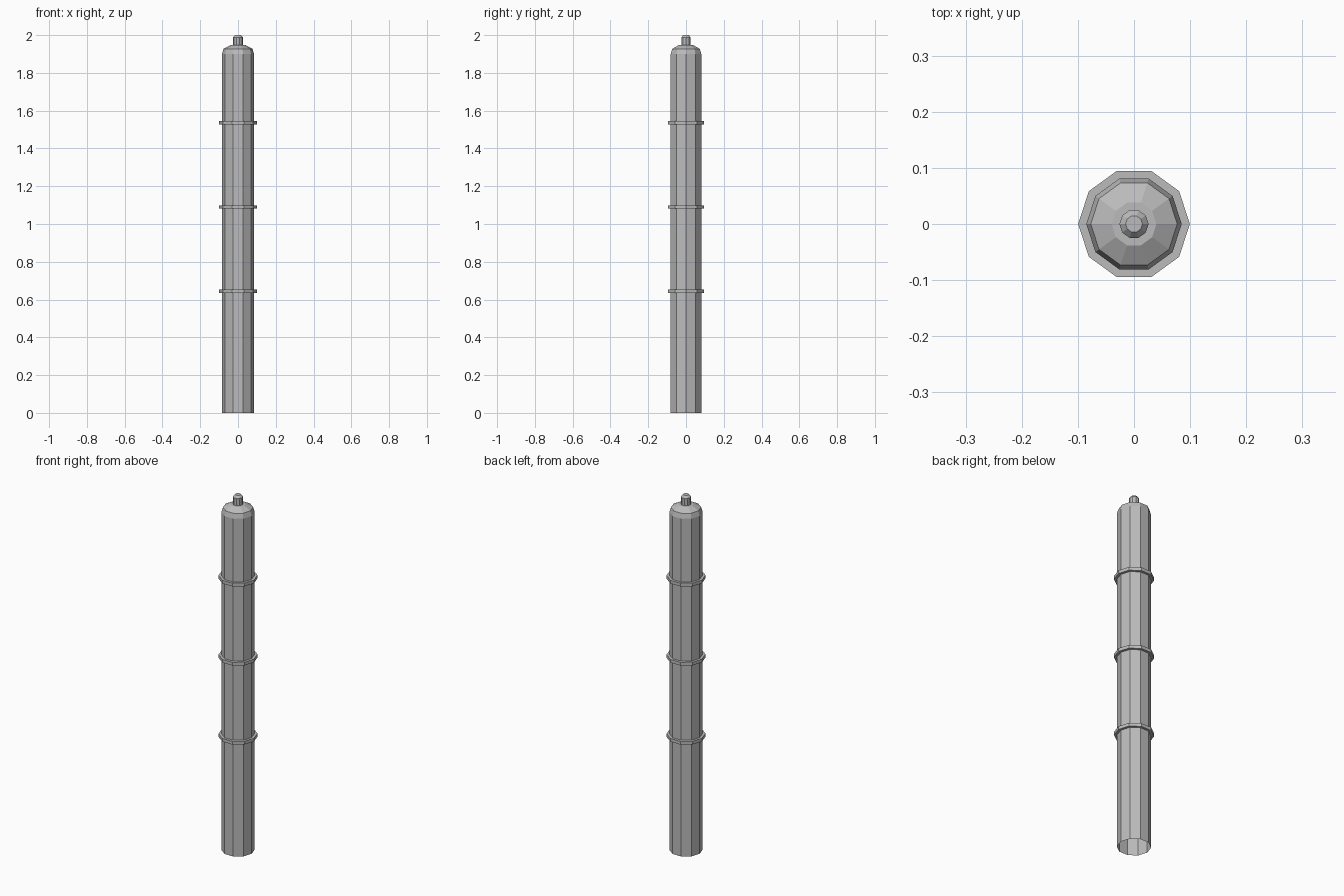
import bpy
import bmesh
from math import cos, sin, tau

SIDES = 10

cube = bpy.data.objects.get("Cube")
if cube:
    bpy.data.objects.remove(cube, do_unlink=True)

grey = bpy.data.materials.new("plain_grey")
grey.use_nodes = True
grey.diffuse_color = (0.5, 0.5, 0.5, 1)
grey.node_tree.nodes["Principled BSDF"].inputs["Base Color"].default_value = (0.5, 0.5, 0.5, 1)


def lathe(name, profile, cap_top=False):
    """Spin a list of (radius, height) points into a flat-sided shell."""
    bm = bmesh.new()
    loops = [[bm.verts.new((r * cos(tau * i / SIDES), r * sin(tau * i / SIDES), z))
              for i in range(SIDES)] for r, z in profile]
    for low, high in zip(loops, loops[1:]):
        for i in range(SIDES):
            j = (i + 1) % SIDES
            bm.faces.new((low[i], low[j], high[j], high[i]))
    if cap_top:
        bm.faces.new(loops[-1])
    mesh = bpy.data.meshes.new(name)
    bm.to_mesh(mesh)
    bm.free()
    mesh.materials.append(grey)
    obj = bpy.data.objects.new(name, mesh)
    bpy.context.collection.objects.link(obj)
    return obj


# Tube, open at the bottom, with a stepped shoulder and a bevelled nozzle
lathe("tube_body", [(0.085, 0), (0.085, 1.9), (0.077, 1.927), (0.04, 1.947),
                    (0.026, 1.947), (0.026, 1.988), (0.015, 2.0)], cap_top=True)

# Three evenly spaced collars around the tube
for n, label in enumerate(("lower", "middle", "upper")):
    z = 0.645 + 0.445 * n
    lathe(label + "_collar", [(0.0845, z - 0.009), (0.0995, z - 0.009),
                              (0.0995, z + 0.009), (0.0845, z + 0.009)])
